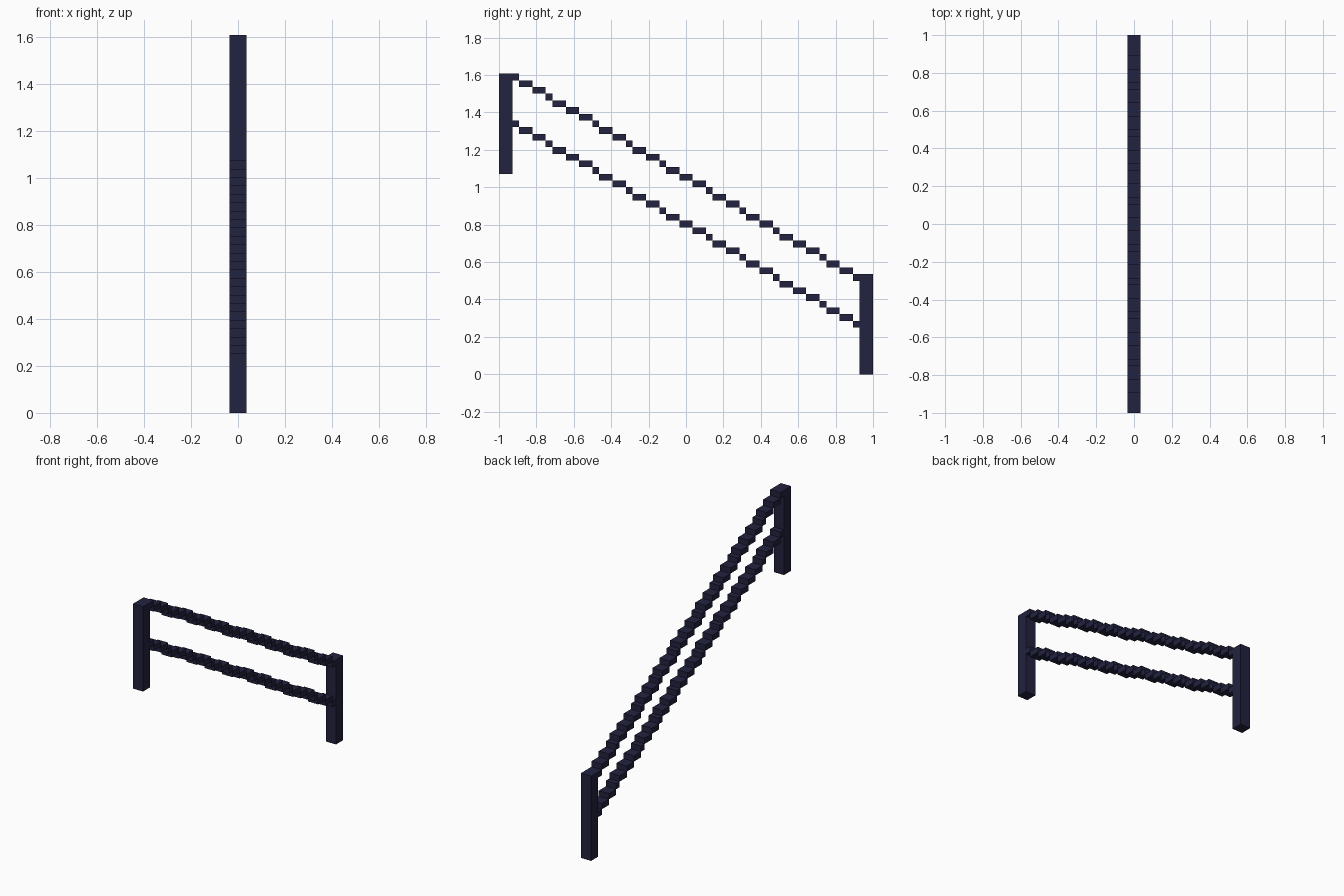
import bpy, bmesh

if "Cube" in bpy.data.objects:
    bpy.data.objects.remove(bpy.data.objects["Cube"])

U = 1 / 28            # block size: 56 blocks long, 45 high, 2 wide
COLS, ROWS = 56, 45
POST_H, POST_W = 15, 2

navy = bpy.data.materials.new("dark navy")
navy.diffuse_color = (0.016, 0.016, 0.050, 1)
navy.use_nodes = True
navy.node_tree.nodes["Principled BSDF"].inputs["Base Color"].default_value = navy.diffuse_color


def blocks(name, boxes):
    """One object from boxes given in block units (y0, y1, z0, z1), 2 blocks wide."""
    bm = bmesh.new()
    for y0, y1, z0, z1 in boxes:
        new = bmesh.ops.create_cube(bm, size=1)["verts"]
        for v in new:
            v.co = (v.co.x * 2 * U,
                    ((y1 if v.co.y > 0 else y0) - COLS / 2) * U,
                    (z1 if v.co.z > 0 else z0) * U)
    me = bpy.data.meshes.new(name)
    bm.to_mesh(me)
    bm.free()
    me.materials.append(navy)
    ob = bpy.data.objects.new(name, me)
    bpy.context.collection.objects.link(ob)
    return ob


def stepped_rail(name, top_row):
    """Straight sloping line turned into steps; equal rows merge into one box."""
    runs = {}
    span = COLS - 2 * POST_W - 1
    for k in range(span + 1):
        row = top_row - round(k * (ROWS - POST_H) / span)
        runs.setdefault(row, []).append(POST_W + k)
    blocks(name, [(c[0], c[-1] + 1, r, r + 1) for r, c in runs.items()])


# End posts
blocks("upper_post", [(0, POST_W, ROWS - POST_H, ROWS)])
blocks("lower_post", [(COLS - POST_W, COLS, 0, POST_H)])

# Sloping rails
stepped_rail("hand_rail", ROWS - 1)
stepped_rail("middle_rail", ROWS - 8)
